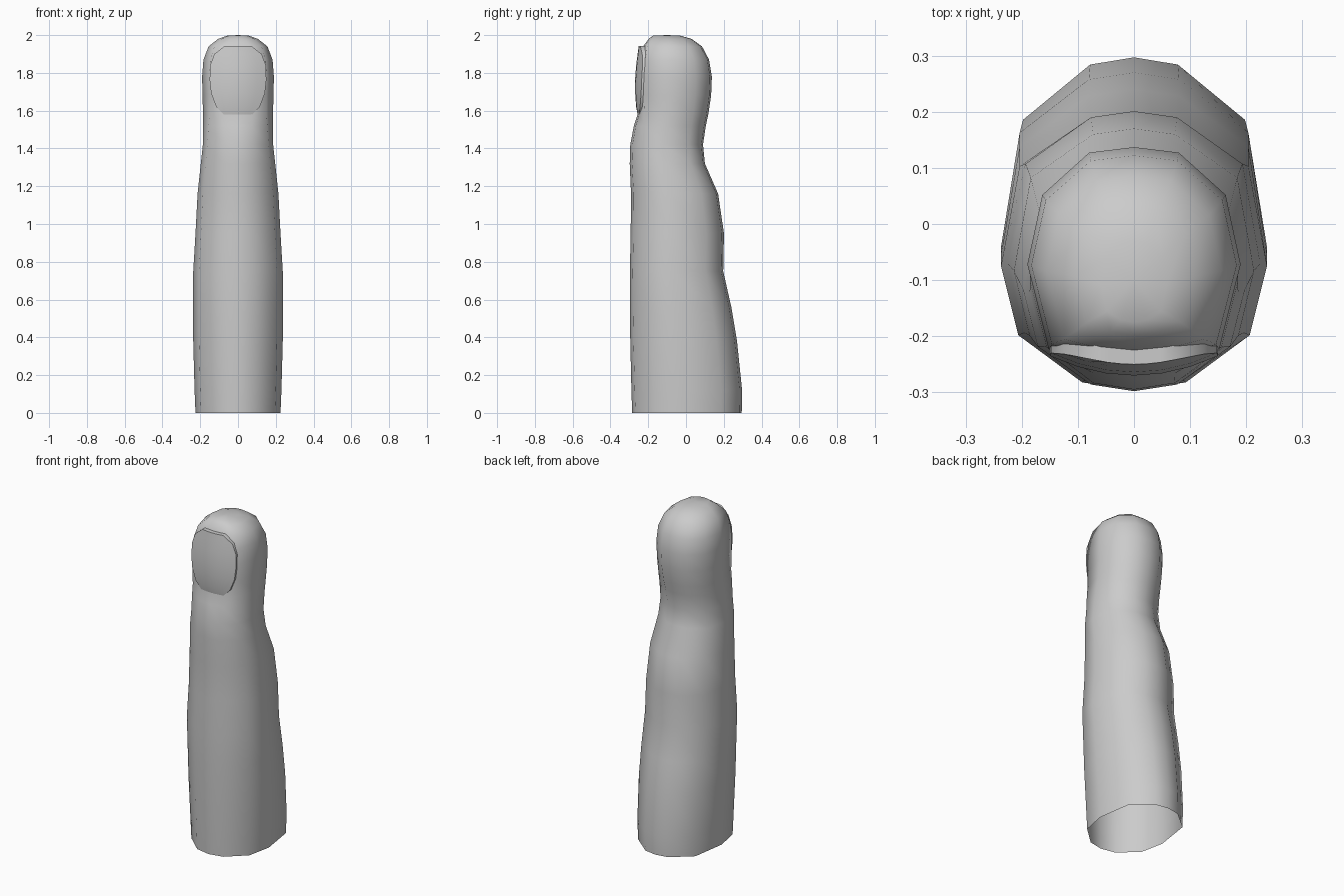
import bpy, bmesh

if "Cube" in bpy.data.objects:
    bpy.data.objects.remove(bpy.data.objects["Cube"])

# Finger cross-sections: height, front y, back y, half width, front flatness (nail bed)
RINGS = [
    (0.00, -.285, .295, .225, 0), (0.12, -.289, .297, .230, 0),
    (0.38, -.295, .270, .237, 0), (0.56, -.297, .240, .237, 0),
    (0.75, -.297, .197, .237, 0), (0.95, -.293, .201, .225, 0),
    (1.16, -.291, .170, .214, 0), (1.32, -.298, .100, .197, 0),
    (1.42, -.295, .090, .186, 0), (1.52, -.276, .105, .185, .4),
    (1.58, -.256, .118, .185, .8), (1.68, -.250, .133, .188, 1),
    (1.78, -.250, .137, .190, 1), (1.87, -.240, .122, .183, 1),
    (1.94, -.227, .085, .156, 1), (1.98, -.198, .030, .105, .8),
    (1.997, -.175, -.03, .058, .5),
]
# Half outline, back to front: x ratio, depth ratio, and the same for the nail bed
HALF = [(0, 1, 0, 1), (.34, .978, .42, .975), (.86, .81, .86, .78),
        (1, .45, 1, .46), (.87, .20, .80, .07), (.39, .03, .40, .02), (0, 0, 0, 0)]


def finish(bm, name, angle=None):
    bmesh.ops.recalc_face_normals(bm, faces=bm.faces)
    mesh = bpy.data.meshes.new(name)
    bm.to_mesh(mesh)
    bm.free()
    obj = bpy.data.objects.new(name, mesh)
    bpy.context.collection.objects.link(obj)
    bpy.ops.object.select_all(action='DESELECT')
    obj.select_set(True)
    bpy.context.view_layer.objects.active = obj
    if angle:
        bpy.ops.object.shade_smooth_by_angle(angle=angle)
    else:
        bpy.ops.object.shade_smooth()
    return obj


def bridge(bm, a, b):
    n = len(a)
    for i in range(n):
        bm.faces.new((a[i], a[(i + 1) % n], b[(i + 1) % n], b[i]))


# Finger: lofted rings, open at the base, closed by a fan at the tip
bm = bmesh.new()
loops = []
for z, front, back, hw, flat in RINGS:
    pts = [(hw * (a + (c - a) * flat), front + (back - front) * (b + (d - b) * flat))
           for a, b, c, d in HALF]
    pts += [(-x, y) for x, y in pts[-2:0:-1]]
    loops.append([bm.verts.new((x, y, z)) for x, y in pts])
for lower, upper in zip(loops, loops[1:]):
    bridge(bm, lower, upper)
tip = bm.verts.new((0, -.10, 2.0))
top = loops[-1]
for i in range(len(top)):
    bm.faces.new((top[i], top[(i + 1) % len(top)], tip))
finish(bm, "finger")

# Nail: rows of height, half width and centre y, curved across, with a rim sunk into the flesh
NAIL = [(1.58, .075, -.256), (1.62, .115, -.264), (1.69, .142, -.269),
        (1.76, .150, -.270), (1.84, .148, -.264), (1.90, .125, -.256), (1.943, .070, -.250)]
bm = bmesh.new()
rows = []
for z, hw, y in NAIL:
    row = []
    for k in range(-3, 4):
        x = hw * k / 3
        row.append(bm.verts.new((x, y + .035 * (x / .15) ** 2, z)))
    rows.append(row)
for a, b in zip(rows, rows[1:]):
    for i in range(6):
        bm.faces.new((a[i], a[i + 1], b[i + 1], b[i]))
rim = [e for e in bm.edges if e.is_boundary]
new = bmesh.ops.extrude_edge_only(bm, edges=rim)["geom"]
bmesh.ops.translate(bm, vec=(0, .03, 0), verts=[v for v in new if isinstance(v, bmesh.types.BMVert)])
finish(bm, "fingernail", .7)
